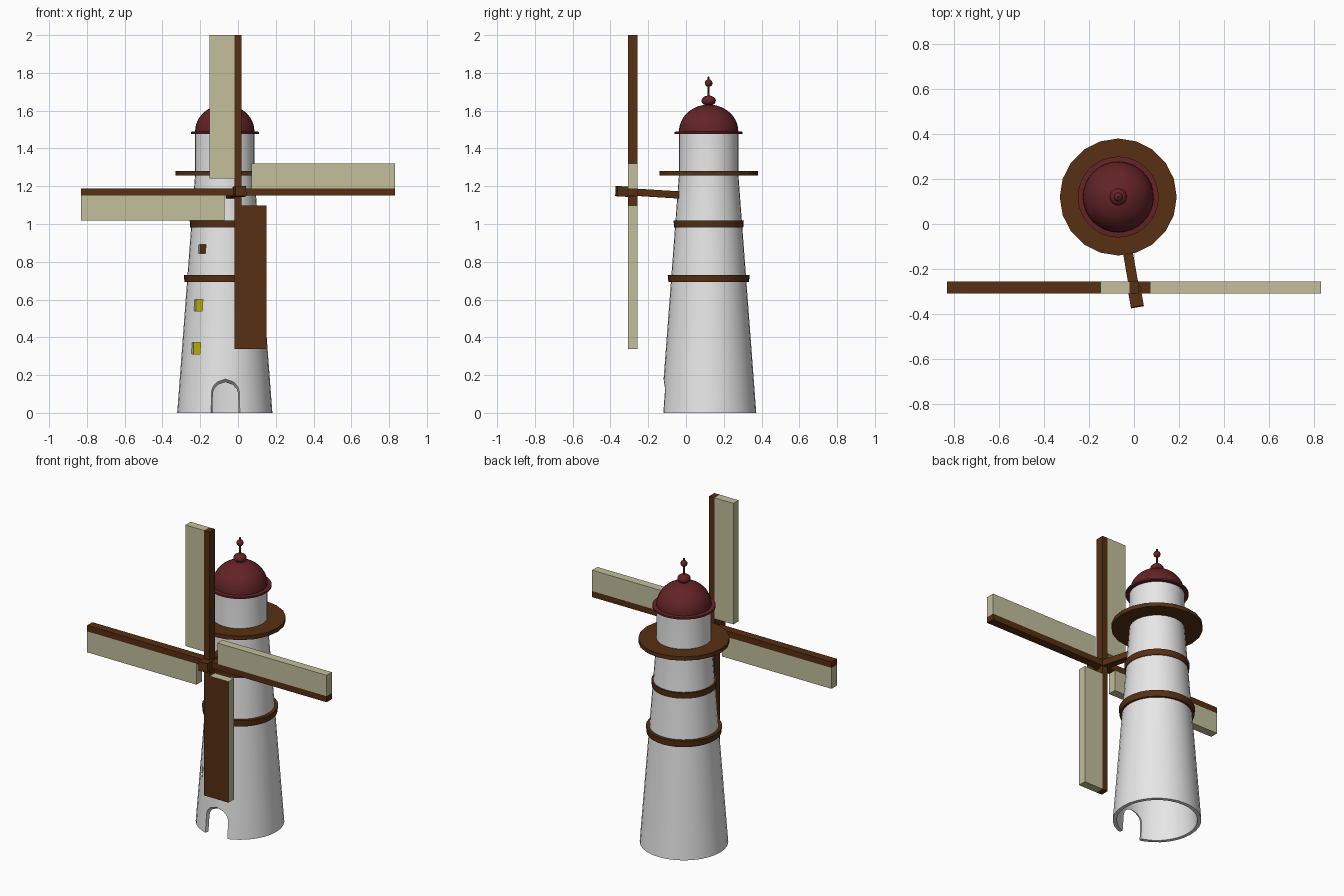
import bpy, bmesh, math
from mathutils import Matrix, Vector

if "Cube" in bpy.data.objects:
    bpy.data.objects.remove(bpy.data.objects["Cube"])

AX, AY = -0.07, 0.12          # tower axis
HUB = Vector((0.0, -0.282, 1.169))  # centre of the sail cross


def material(name, r, g, b):
    m = bpy.data.materials.new(name)
    m.diffuse_color = (r, g, b, 1)
    m.use_nodes = True
    m.node_tree.nodes["Principled BSDF"].inputs["Base Color"].default_value = m.diffuse_color
    return m


WHITE = material("white_plaster", 0.80, 0.80, 0.80)
BROWN = material("brown_wood", 0.095, 0.029, 0.006)
RED = material("dark_red_roof", 0.125, 0.017, 0.019)
CANVAS = material("sail_canvas", 0.54, 0.52, 0.33)
YELLOW = material("yellow_glass", 0.58, 0.50, 0.0)


def finish(name, bm, *mats):
    bmesh.ops.recalc_face_normals(bm, faces=bm.faces)
    me = bpy.data.meshes.new(name)
    bm.to_mesh(me)
    bm.free()
    ob = bpy.data.objects.new(name, me)
    bpy.context.collection.objects.link(ob)
    for m in mats:
        me.materials.append(m)
    return ob


def smooth(ob, deg=30):
    bpy.ops.object.select_all(action='DESELECT')
    ob.select_set(True)
    bpy.context.view_layer.objects.active = ob
    bpy.ops.object.shade_smooth_by_angle(angle=math.radians(deg))


def lathe(name, profile, mat, n=32, closed=False):
    """Spin (radius, z) points round the tower axis; radius 0 makes a pole."""
    bm = bmesh.new()
    rings = []
    for r, z in profile:
        count = 1 if r == 0 else n
        rings.append([bm.verts.new((AX + r * math.sin(2 * math.pi * i / n),
                                    AY + r * math.cos(2 * math.pi * i / n), z))
                      for i in range(count)])
    pairs = list(zip(rings, rings[1:]))
    if closed:
        pairs.append((rings[-1], rings[0]))
    for a, b in pairs:
        for i in range(n):
            j = (i + 1) % n
            quad = [a[i % len(a)], a[j % len(a)], b[j % len(b)], b[i % len(b)]]
            bm.faces.new(list(dict.fromkeys(quad)))
    return finish(name, bm, mat)


def box(name, lo, hi, *mats, matrix=Matrix()):
    bm = bmesh.new()
    bmesh.ops.create_cube(bm, size=1)
    for v in bm.verts:
        v.co = matrix @ Vector([lo[k] + (v.co[k] + 0.5) * (hi[k] - lo[k]) for k in range(3)])
    return finish(name, bm, *mats)


def cut(target, cutter):
    mod = target.modifiers.new("cut", 'BOOLEAN')
    mod.operation, mod.solver, mod.object = 'DIFFERENCE', 'EXACT', cutter
    bpy.context.view_layer.objects.active = target
    bpy.ops.object.modifier_apply(modifier=mod.name)
    bpy.data.objects.remove(cutter)


def wall_radius(z):
    return 0.252 - (0.252 - 0.157) * min(z / 1.265, 1)


# Hollow tapering tower wall, straight above the gallery
levels = [0, 0.25, 0.45, 0.71, 1.0, 1.265, 1.485]
outer = [(wall_radius(z), z) for z in levels]
inner = [(r - 0.022, z) for r, z in reversed(outer)]
tower = lathe("tower", outer + inner, WHITE, closed=True)

# Arched doorway, narrowing inwards
half = [(0.076, 0.12), (0.068, 0.143), (0.045, 0.166), (0, 0.179)]
arch = [(-0.076, -0.02)] + [(-x, z) for x, z in half] + \
       [(x, z) for x, z in reversed(half[:-1])] + [(0.076, -0.02)]
bm = bmesh.new()
front, back = [[bm.verts.new((AX + 0.004 + x * s, y, z * s)) for x, z in arch]
               for y, s in ((-0.15, 1.14), (-0.05, 0.70))]
bm.faces.new(front)
bm.faces.new(back)
for i in range(len(arch)):
    j = (i + 1) % len(arch)
    bm.faces.new((front[i], front[j], back[j], back[i]))
cut(tower, finish("door_cutter", bm, WHITE))

# Recessed windows on the front left
windows = [(0.342, 43, 0.062, 0.060, YELLOW), (0.570, 42.5, 0.060, 0.060, YELLOW),
           (0.868, 40.5, 0.050, 0.046, BROWN)]
for k, (z, deg, w, h, mat) in enumerate(windows):
    frame = Matrix.Translation((AX, AY, z)) @ Matrix.Rotation(math.radians(-deg), 4, 'Z')
    r = wall_radius(z)
    cut(tower, box("window_cutter", (-w / 2, -r - 0.05, -h / 2), (w / 2, -r + 0.06, h / 2),
                   WHITE, matrix=frame))
    box(f"window_pane_{k + 1}", (-w / 2 - 0.002, -r + 0.015, -h / 2 - 0.002),
        (w / 2 + 0.002, -r + 0.023, h / 2 + 0.002), mat, matrix=frame)
smooth(tower)

# Wooden bands and the gallery
for name, z0, z1, r0, r1, n in (("lower_band", 0.692, 0.731, 0.213, 0.217, 32),
                                ("upper_band", 0.982, 1.019, 0.183, 0.186, 32),
                                ("gallery", 1.256, 1.281, 0.260, 0.260, 20)):
    hole = wall_radius(z1) - 0.008
    ring = lathe(name, [(hole, z0), (r0, z0), (r1, z1), (hole, z1)], BROWN, n, closed=True)
    if n > 20:
        smooth(ring)

# Domed roof with brim
dome = [(0, 1.477), (0.180, 1.477), (0.180, 1.488), (0.157, 1.490)]
for i in range(1, 12):
    a = math.radians(90 * i / 12)
    dome.append((0.157 * math.cos(a), 1.49 + 0.142 * math.sin(a)))
smooth(lathe("roof_dome", dome + [(0, 1.632)], RED))

# Finial: squat knob, rod and ball
def ball(r, h, zc):
    return [(r * math.sin(math.pi * i / 10) if 0 < i < 10 else 0,
             zc - h * math.cos(math.pi * i / 10)) for i in range(11)]

smooth(lathe("finial_knob", ball(0.038, 0.027, 1.653), RED, 20))
smooth(lathe("finial_rod", [(0, 1.66), (0.005, 1.66), (0.005, 1.778), (0, 1.782)], RED, 10))
smooth(lathe("finial_ball", ball(0.020, 0.020, 1.746), RED, 16))

# Four spars, each with a sail along one side
for k, side in enumerate(("upper", "left", "lower", "right")):
    turn = Matrix.Translation(HUB) @ Matrix.Rotation(-math.pi / 2 * k, 4, 'Y')
    box(f"{side}_spar", (-0.019, -0.026, 0.0), (0.019, 0.026, 0.831), BROWN, matrix=turn)
    sail = box(f"{side}_sail", (-0.150, -0.026, 0.072), (-0.019, 0.026, 0.831),
               CANVAS, BROWN, matrix=turn)
    if side == "lower":       # this sail has a wooden back
        for p in sail.data.polygons:
            p.material_index = int(p.normal.y > 0.9)

# Shaft into the tower and the block at its front end
aim = Vector((AX, AY, HUB.z - 0.025)) - HUB
along = Matrix.Translation(HUB) @ aim.to_track_quat('Y', 'Z').to_matrix().to_4x4()
box("shaft", (-0.022, -0.02, -0.019), (0.022, 0.30, 0.019), BROWN, matrix=along)
box("hub_block", (-0.029, -0.088, -0.027), (0.029, 0.0, 0.027), BROWN, matrix=along)
